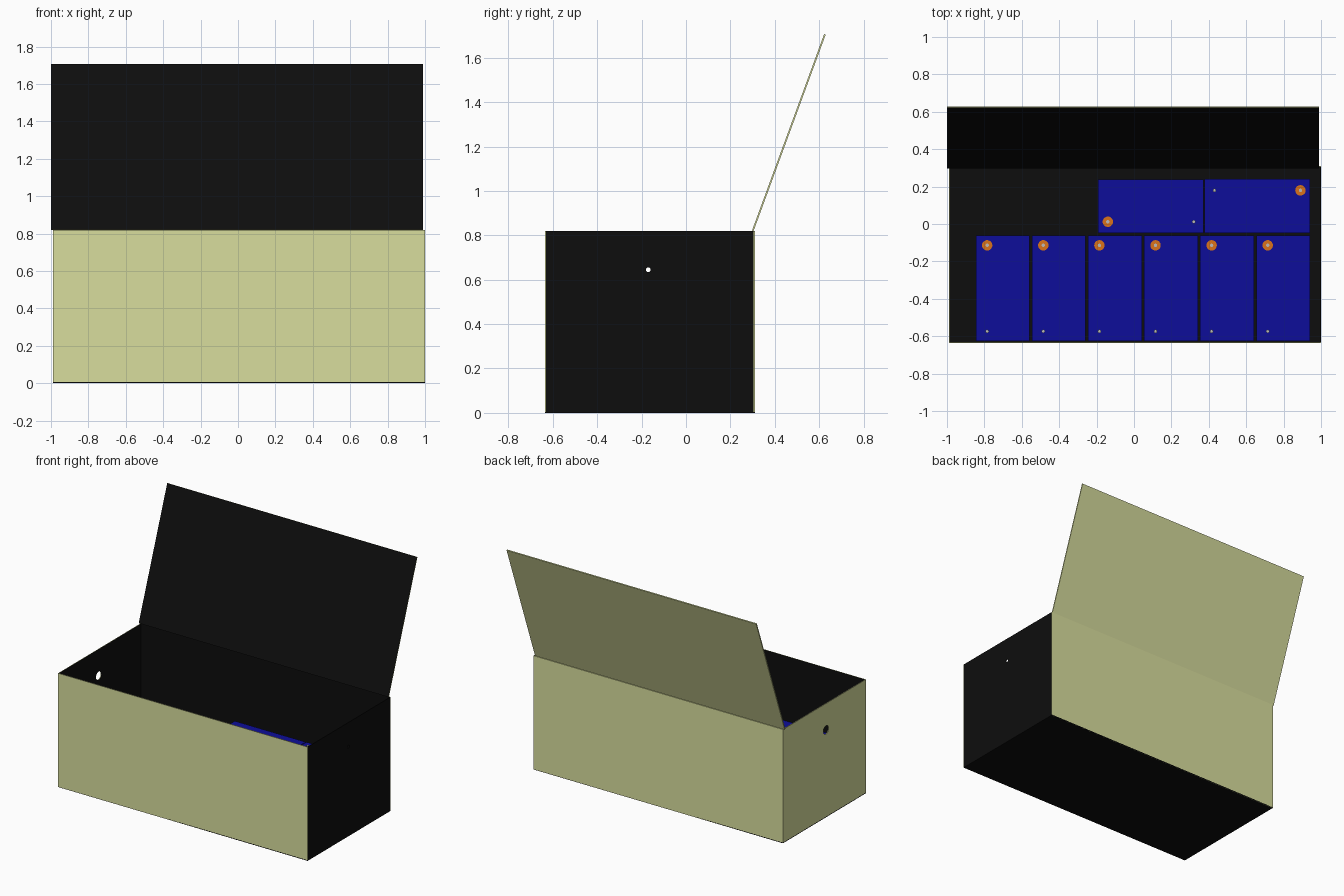
import bpy, bmesh
from math import pi, atan2, hypot
from mathutils import Matrix, Vector

if "Cube" in bpy.data.objects:
    bpy.data.objects.remove(bpy.data.objects["Cube"])


def material(name, rgb):
    m = bpy.data.materials.new(name)
    m.diffuse_color = (*rgb, 1)
    m.use_nodes = True
    m.node_tree.nodes["Principled BSDF"].inputs["Base Color"].default_value = m.diffuse_color
    return m


YELLOW = material("pale_yellow", (0.69, 0.73, 0.34))
BLACK = material("black", (0.004, 0.004, 0.004))
BLUE = material("blue", (0.004, 0.004, 0.32))
ORANGE = material("orange", (0.7, 0.17, 0.01))
STEEL = material("steel", (0.5, 0.5, 0.5))


def add_object(name, mesh, matrix=Matrix()):
    ob = bpy.data.objects.new(name, mesh)
    ob.matrix_world = matrix
    bpy.context.collection.objects.link(ob)
    return ob


def finish(bm, name, mats):
    me = bpy.data.meshes.new(name)
    bm.to_mesh(me)
    bm.free()
    for m in mats:
        me.materials.append(m)
    return me


def block(bm, lo, hi):
    lo, hi = Vector(lo), Vector(hi)
    mat = Matrix.Translation((lo + hi) / 2) @ Matrix.Diagonal((*(hi - lo), 1))
    return bmesh.ops.create_cube(bm, size=1, matrix=mat)


def panel(name, lo, hi, inward, outer=YELLOW, matrix=Matrix()):
    """Thin sheet, coloured outside and black on the side facing inward."""
    bm = bmesh.new()
    block(bm, lo, hi)
    bm.normal_update()
    for f in bm.faces:
        f.material_index = int(f.normal.dot(Vector(inward)) > 0.5)
    return add_object(name, finish(bm, name, (outer, BLACK)), matrix)


# Case
X0, X1, Y0, Y1, H, T = -0.99, 1.0, -0.635, 0.31, 0.82, 0.005
panel("case_floor", (X0, Y0, 0), (X1, Y1, T), (0, 0, 1), BLACK)
panel("front_wall", (X0, Y0, 0), (X1, Y0 + T, H), (0, 1, 0))
panel("back_wall", (X0, Y1 - T, 0), (X1, Y1, H), (0, -1, 0))
left = panel("left_wall", (X0, Y0 + T, T), (X0 + T, Y1 - T, H), (1, 0, 0))
right = panel("right_wall", (X1 - T, Y0 + T, T), (X1, Y1 - T, H), (-1, 0, 0), BLACK)

# Cable holes in the two side walls
for wall, x, y, z, r in ((left, X0, -0.18, 0.63, 0.03), (right, X1, -0.17, 0.645, 0.011)):
    bm = bmesh.new()
    bmesh.ops.create_cone(bm, cap_ends=True, segments=24, radius1=r, radius2=r, depth=0.1,
                          matrix=Matrix.Translation((x, y, z)) @ Matrix.Rotation(pi / 2, 4, 'Y'))
    cutter = add_object(wall.name + "_hole_cutter", finish(bm, "hole_cutter", ()))
    cutter.hide_render = True
    cutter.hide_viewport = True
    cutter.display_type = 'WIRE'
    mod = wall.modifiers.new("hole", 'BOOLEAN')
    mod.operation = 'DIFFERENCE'
    mod.object = cutter

# Open lid, hinged on the back wall
dy, dz = 0.325, 0.885
hinge = Matrix.Translation((0, 0.302, H)) @ Matrix.Rotation(-atan2(dy, dz), 4, 'X')
panel("lid", (-1.0, -T, 0), (0.99, T / 2, hypot(dy, dz)), (0, -1, 0), YELLOW, hinge)

# Battery parts, shared by all eight batteries
W, L, TOP = 0.288, 0.564, 0.355
bm = bmesh.new()
block(bm, (-W / 2 + 0.004, -L / 2 + 0.004, T), (W / 2 - 0.004, L / 2 - 0.004, TOP - 0.03))
block(bm, (-W / 2, -L / 2, TOP - 0.03), (W / 2, L / 2, TOP))
body_mesh = finish(bm, "battery_body", (BLUE,))


def disc(name, r, z0, z1, mat):
    bm = bmesh.new()
    bmesh.ops.create_cone(bm, cap_ends=True, segments=20, radius1=r, radius2=r, depth=z1 - z0,
                          matrix=Matrix.Translation((0, 0, (z0 + z1) / 2)))
    return finish(bm, name, (mat,))


washer_mesh = disc("positive_washer", 0.028, TOP, TOP + 0.006, ORANGE)
pin_mesh = disc("terminal_pin", 0.009, TOP, TOP + 0.014, STEEL)


def battery(i, x, y, turn=0):
    m = Matrix.Translation((x, y, 0)) @ Matrix.Rotation(turn, 4, 'Z')
    plus = m @ Matrix.Translation((-0.083, 0.23, 0))
    minus = m @ Matrix.Translation((-0.083, -0.23, 0))
    add_object(f"battery_{i}", body_mesh, m)
    add_object(f"positive_washer_{i}", washer_mesh, plus)
    add_object(f"positive_pin_{i}", pin_mesh, plus)
    add_object(f"negative_pin_{i}", pin_mesh, minus)


# Front row of six, then two turned sideways behind
for i in range(6):
    battery(i + 1, -0.702 + 0.3 * i, -0.344)
battery(7, 0.09, 0.095, pi / 2)
battery(8, 0.66, 0.097, -pi / 2)
